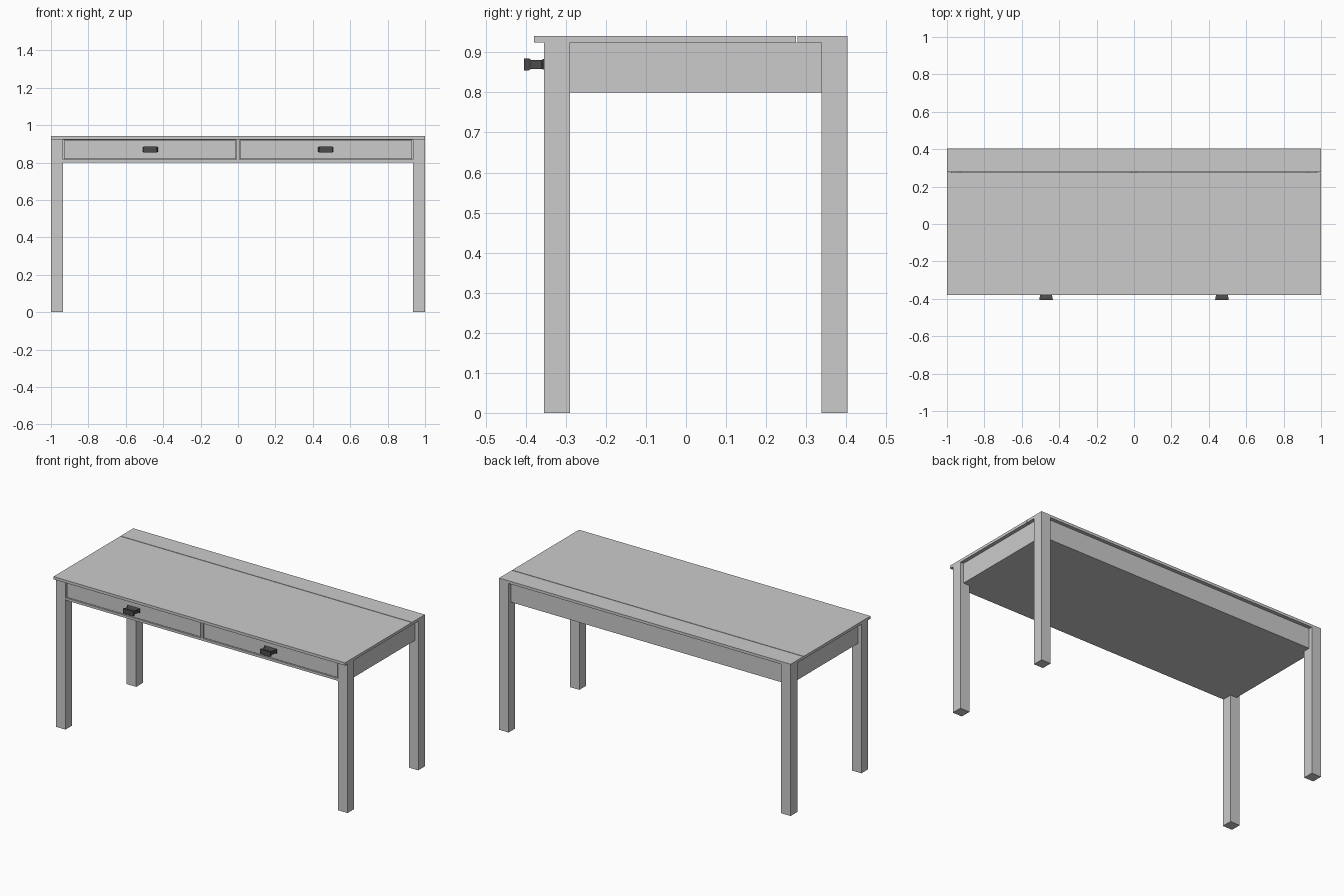
import bpy, bmesh

if "Cube" in bpy.data.objects:
    bpy.data.objects.remove(bpy.data.objects["Cube"])

TOP, SLAB = 0.941, 0.924      # tabletop upper and lower faces
LOW = 0.80                    # underside of the apron
FRONT, BACK = -0.355, 0.403   # outer faces of the legs
LEG, INSET = 0.065, 0.022

dark = bpy.data.materials.new("dark_metal")
dark.diffuse_color = (0.07, 0.07, 0.07, 1)
dark.use_nodes = True
dark.node_tree.nodes["Principled BSDF"].inputs["Base Color"].default_value = dark.diffuse_color


def finish(name, bm, mat=None):
    bmesh.ops.recalc_face_normals(bm, faces=bm.faces)
    me = bpy.data.meshes.new(name)
    bm.to_mesh(me)
    bm.free()
    ob = bpy.data.objects.new(name, me)
    bpy.context.collection.objects.link(ob)
    if mat:
        me.materials.append(mat)
    return ob


def box(name, x, y, z):
    """Box from (min, max) ranges on each axis."""
    bm = bmesh.new()
    bmesh.ops.create_cube(bm, size=1)
    for v in bm.verts:
        for i, (lo, hi) in enumerate((x, y, z)):
            v.co[i] = lo if v.co[i] < 0 else hi
    return finish(name, bm)


def knob(name, cx, cz):
    """Pull lofted through rectangles: (y, half width, half height)."""
    sections = [(-0.348, 0.042, 0.014), (-0.357, 0.040, 0.013), (-0.361, 0.034, 0.011),
                (-0.386, 0.032, 0.011), (-0.393, 0.035, 0.015), (-0.405, 0.036, 0.015)]
    bm = bmesh.new()
    rings = [[bm.verts.new((cx + sx * w, y, cz + sz * h))
              for sx, sz in ((-1, -1), (1, -1), (1, 1), (-1, 1))] for y, w, h in sections]
    for a, b in zip(rings, rings[1:]):
        for i in range(4):
            j = (i + 1) % 4
            bm.faces.new((a[i], a[j], b[j], b[i]))
    bm.faces.new(rings[0])
    bm.faces.new(rings[-1])
    return finish(name, bm, dark)


# Tabletop in two boards with a thin gap
box("tabletop_front", (-1, 1), (-0.38, 0.2745), (SLAB, TOP))
box("tabletop_back", (-1, 1), (0.2785, BACK), (SLAB, TOP))

inner = 1 - LEG
face = FRONT + 0.002          # front of the drawer frame

# Carcass: back apron, bottom and drawer frame
box("back_apron", (-inner, inner), (BACK - INSET - 0.02, BACK - INSET), (LOW, SLAB))
box("bottom_panel", (-inner, inner), (face + 0.002, BACK - INSET - 0.02), (LOW, 0.807))
box("lower_rail", (-inner, inner), (face, face + 0.03), (0.807, 0.816))
box("upper_rail", (-inner, inner), (face, face + 0.03), (0.921, SLAB))
box("centre_divider", (-0.007, 0.007), (face, BACK - INSET - 0.02), (0.816, 0.921))

for side, s in (("left", -1), ("right", 1)):
    def xr(a, b):
        return tuple(sorted((s * a, s * b)))
    # Legs
    box(f"front_leg_{side}", xr(inner, 1), (FRONT, FRONT + LEG), (0, SLAB))
    box(f"back_leg_{side}", xr(inner, 1), (BACK - LEG, BACK), (0, SLAB))
    # Side apron, with the bottom carried out to its face
    box(f"side_apron_{side}", xr(inner, 1 - INSET),
        (FRONT + LEG, BACK - LEG), (LOW, SLAB))
    # Drawer with a narrow reveal around its front
    box(f"drawer_{side}", xr(0.012, inner - 0.006),
        (face + 0.003, BACK - 0.06), (0.820, 0.917))
    knob(f"drawer_pull_{side}", s * 0.47, 0.87)
